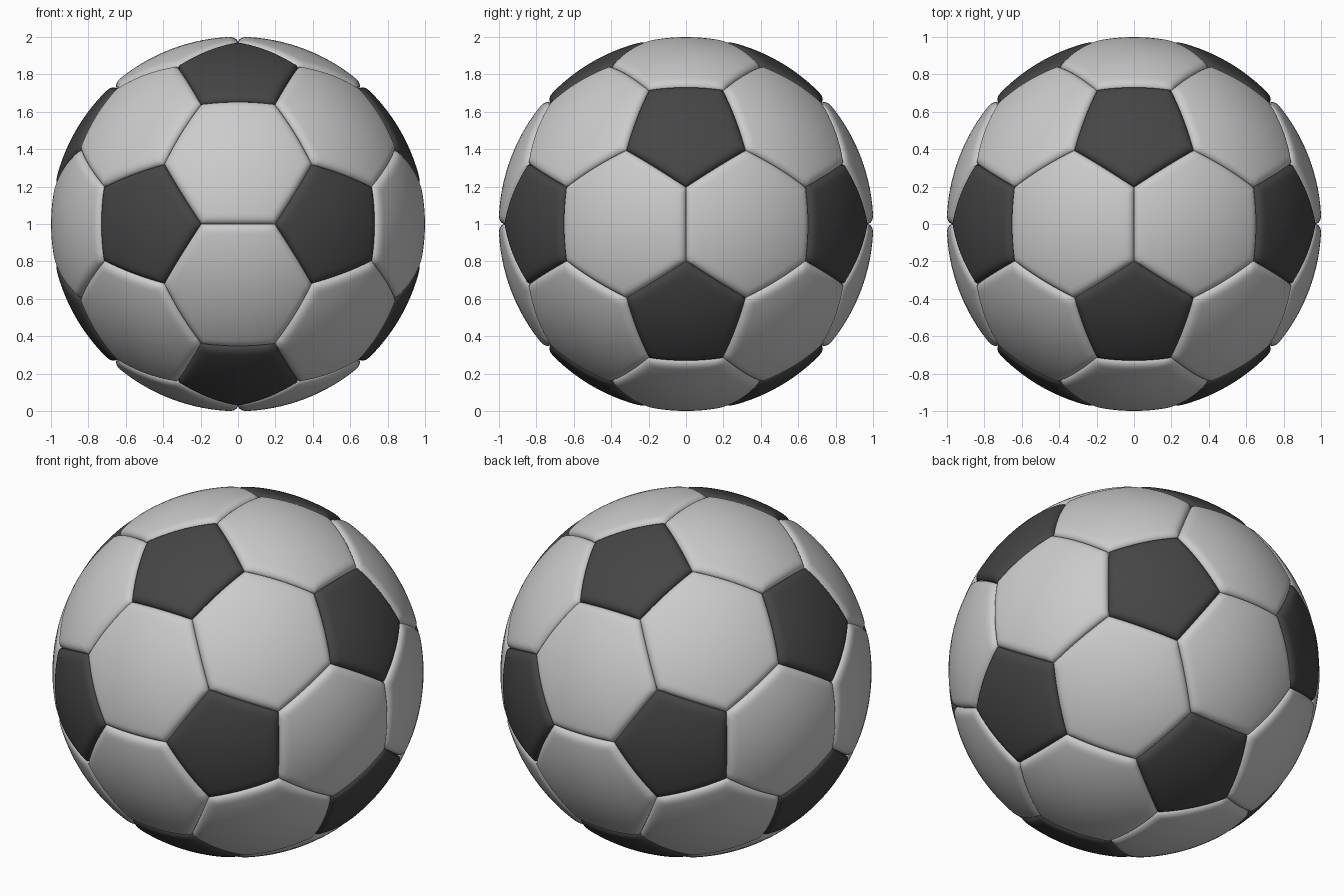
import bpy, bmesh, math
from itertools import product
from mathutils import Vector

if "Cube" in bpy.data.objects:
    bpy.data.objects.remove(bpy.data.objects["Cube"])

PHI = (1 + math.sqrt(5)) / 2
RADIUS = 1.001
SEGS = 12
# seam profile: (distance from panel edge, drop below the sphere)
SEAM = [(0, .030), (.003, .021), (.008, .0145), (.015, .009),
        (.024, .0045), (.034, .0018), (.046, .0004), (.058, 0)]


def cyclic_points(triples):
    """All sign changes and cyclic permutations of each triple, normalised."""
    pts = set()
    for t in triples:
        for s in product((1, -1), repeat=3):
            p = [a * b + 0.0 for a, b in zip(t, s)]
            for k in range(3):
                pts.add(tuple(round(v, 9) + 0.0 for v in p[k:] + p[:k]))
    return [Vector(p).normalized() for p in sorted(pts)]


corners = cyclic_points([(0, 1, 3 * PHI), (1, 2 + PHI, 2 * PHI), (PHI, 2, 2 * PHI + 1)])
pent_dirs = cyclic_points([(0, 1, PHI)])
hex_dirs = cyclic_points([(1, 1, 1), (1 / PHI, 0, PHI)])


def add_panel(bm, axis, sides):
    """One domed panel made of concentric rings, rounded down into the seam."""
    poly = sorted(corners, key=lambda v: -v.dot(axis))[:sides]
    c = sum(poly, Vector()) / sides
    u = (poly[0] - c).normalized()
    w = axis.cross(u)
    poly.sort(key=lambda v: math.atan2((v - c).dot(w), (v - c).dot(u)))
    apothem = ((poly[0] + poly[1]) / 2 - c).length
    outline = [poly[i].lerp(poly[(i + 1) % sides], k / SEGS)
               for i in range(sides) for k in range(SEGS)]
    last = SEAM[-1][0]
    rings = SEAM + [(last + (apothem - last) * k / 7, 0) for k in range(1, 7)]
    prev = None
    n = len(outline)
    for d, drop in rings:
        ring = [bm.verts.new(c.lerp(p, 1 - d / apothem).normalized() * (RADIUS - drop))
                for p in outline]
        if prev:
            for i in range(n):
                j = (i + 1) % n
                bm.faces.new((prev[i], prev[j], ring[j], ring[i]))
        prev = ring
    tip = bm.verts.new(axis * RADIUS)
    for i in range(n):
        bm.faces.new((prev[i], prev[(i + 1) % n], tip))


def make_panels(name, dirs, sides, color=None):
    bm = bmesh.new()
    for axis in dirs:
        add_panel(bm, axis, sides)
    for f in bm.faces:
        f.smooth = True
    me = bpy.data.meshes.new(name)
    bm.to_mesh(me)
    bm.free()
    ob = bpy.data.objects.new(name, me)
    ob.location.z = 1
    bpy.context.collection.objects.link(ob)
    if color:
        mat = bpy.data.materials.new(name)
        mat.diffuse_color = color
        mat.use_nodes = True
        mat.node_tree.nodes["Principled BSDF"].inputs["Base Color"].default_value = mat.diffuse_color
        me.materials.append(mat)


# light hexagons and dark pentagons
make_panels("hexagon_panels", hex_dirs, 6)
make_panels("pentagon_panels", pent_dirs, 5, (.06, .06, .06, 1))
